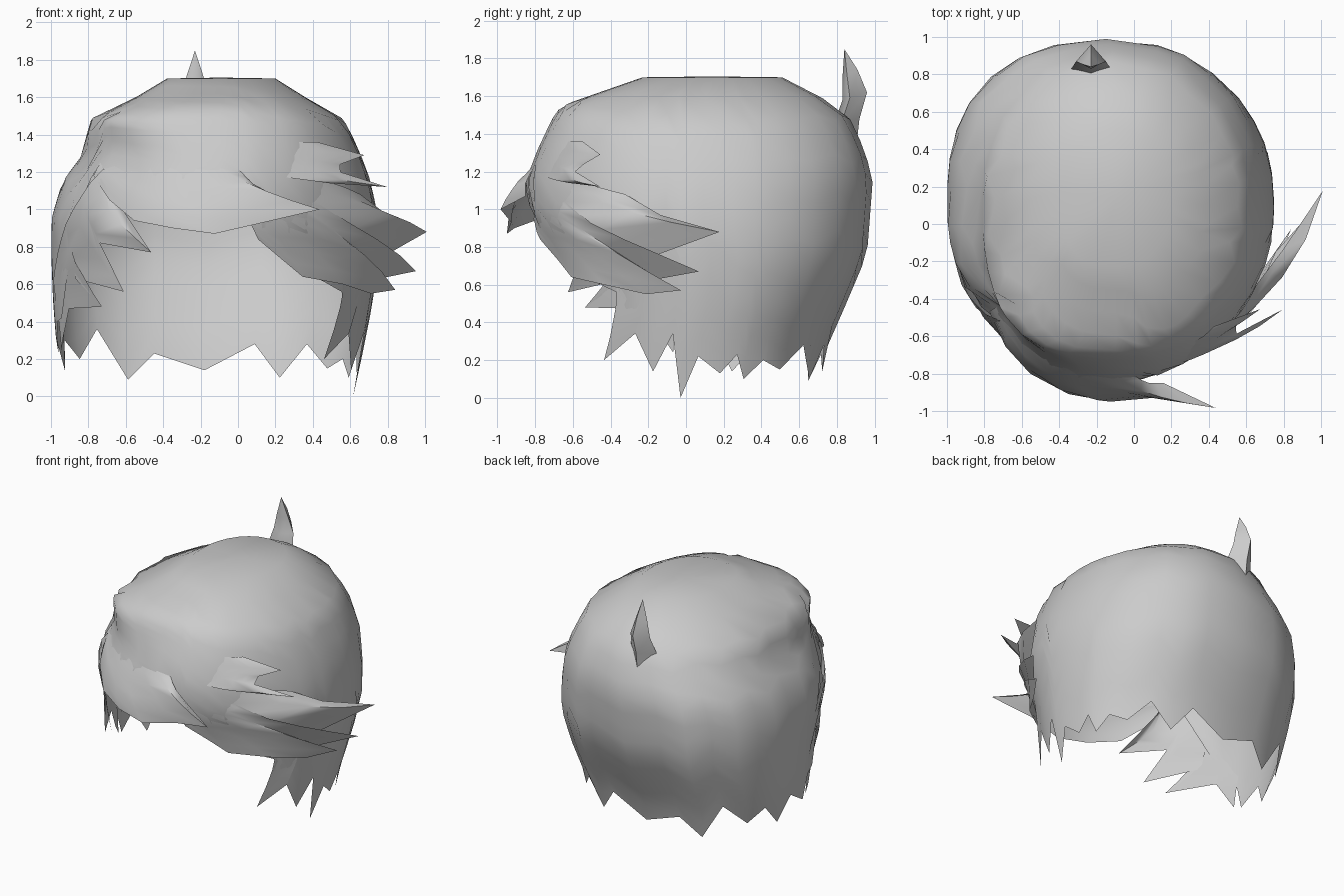
import bpy, bmesh, math
from mathutils import Vector

old = bpy.data.objects.get("Cube")
if old:
    bpy.data.objects.remove(old, do_unlink=True)

mat = bpy.data.materials.new("light grey")
mat.use_nodes = True
GREY = (0.6, 0.6, 0.6, 1)
mat.diffuse_color = GREY
mat.node_tree.nodes["Principled BSDF"].inputs["Base Color"].default_value = GREY

# Head envelope: height, then extent in -x, +x, -y, +y
LEVELS = [
    (0.00, -0.90, 0.62, -0.62, 0.70),
    (0.25, -0.97, 0.67, -0.64, 0.74),
    (0.50, -0.99, 0.72, -0.66, 0.85),
    (0.76, -1.00, 0.75, -0.74, 0.96),
    (0.95, -1.00, 0.75, -0.84, 0.975),
    (1.15, -0.94, 0.71, -0.85, 0.99),
    (1.31, -0.82, 0.65, -0.79, 0.95),
    (1.48, -0.80, 0.57, -0.71, 0.87),
    (1.55, -0.63, 0.44, -0.66, 0.80),
    (1.70, -0.38, 0.20, -0.23, 0.51),
]


def head(angle, z, lift=0.0):
    """Point on the head envelope; 0 degrees is +x, 90 the back, -90 the front."""
    z = max(0.0, min(1.70, z))
    for a, b in zip(LEVELS, LEVELS[1:]):
        if z <= b[0]:
            break
    t = (z - a[0]) / (b[0] - a[0])
    x0, x1, y0, y1 = (p + (q - p) * t for p, q in zip(a[1:], b[1:]))
    c, s = math.cos(math.radians(angle)), math.sin(math.radians(angle))
    # Squareness of each quarter, changing from the sides to the crown
    if s > 0:
        low, high = (0.92, 0.98) if c > 0 else (0.78, 0.98)
    else:
        low, high = (1.0, 0.9) if c > 0 else (1.0, 0.68)
    power = low + (high - low) * min(1.0, max(0.0, z - 1.2) / 0.3)
    x = (x0 + x1) / 2 + (x1 - x0) / 2 * math.copysign(abs(c) ** power, c)
    y = (y0 + y1) / 2 + (y1 - y0) / 2 * math.copysign(abs(s) ** power, s)
    return Vector((x + lift * c, y + lift * s, z))


def finish(name, bm):
    bmesh.ops.recalc_face_normals(bm, faces=bm.faces)
    mesh = bpy.data.meshes.new(name)
    bm.to_mesh(mesh)
    bm.free()
    mesh.materials.append(mat)
    obj = bpy.data.objects.new(name, mesh)
    bpy.context.collection.objects.link(obj)
    bpy.ops.object.select_all(action='DESELECT')
    obj.select_set(True)
    bpy.context.view_layer.objects.active = obj
    bpy.ops.object.shade_smooth_by_angle(angle=math.radians(60))


def sheet(name, columns, rows, closed=False, base=0.0):
    """Sheet of hair; each column runs (angle, z) -> (angle, z, lift)."""
    bm = bmesh.new()
    grid = []
    for a0, z0, a1, z1, lift in columns:
        col = []
        for i in range(rows + 1):
            t = i / rows
            # Roots start just under the surface so that locks blend in
            offset = base * (3 * t - 1 if t < 0.67 else 1) + lift * t ** 1.8
            col.append(bm.verts.new(head(a0 + (a1 - a0) * t, z0 + (z1 - z0) * t, offset)))
        grid.append(col)
    n = len(grid)
    for i in range(n if closed else n - 1):
        a, b = grid[i], grid[(i + 1) % n]
        for j in range(rows):
            bm.faces.new((a[j], b[j], b[j + 1], a[j + 1]))
    if closed:
        crown = bm.verts.new((-0.09, 0.14, 1.705))
        for i in range(n):
            bm.faces.new((crown, grid[(i + 1) % n][0], grid[i][0]))
    finish(name, bm)


def fan(name, start, end, tips, rows=5, base=0.012):
    """Jagged lock whose roots lie on a line from start to end."""
    n = len(tips) - 1
    cols = []
    for i, (a, z, lift) in enumerate(tips):
        t = i / n
        cols.append((start[0] + (end[0] - start[0]) * t,
                     start[1] + (end[1] - start[1]) * t, a, z, lift))
    sheet(name, cols, rows, base=base)


# Main cap: jagged hem from the left side round the back to the fringe
hem = [
    (-28, 0.34), (-19, 0.14), (-11, 0.34), (-6, 0.0), (1, 0.22),
    (10, 0.13), (17, 0.23), (21, 0.10), (30, 0.20), (40, 0.15), (53, 0.28),
    (64, 0.10), (75, 0.28), (91, 0.14), (106, 0.23), (119, 0.09), (132, 0.36),
    (146, 0.20), (158, 0.30), (168, 0.14), (176, 0.32), (185, 0.22), (191, 0.40),
    (198, 0.42), (207, 0.72), (214, 1.08), (220, 1.18), (232, 1.16), (245, 1.14),
    (257, 1.12), (270, 1.10), (280, 1.02), (287, 0.84), (297, 0.72), (304, 0.66),
    (312, 0.62), (323, 0.56),
]
sheet("hair_cap", [(a, 1.70, a, z, 0) for a, z in hem], 14, closed=True)

# Lock in front of the left ear
fan("ear_lock", (322, 0.66), (337, 0.62), [
    (325, 0.54, 0), (317, 0.20, 0.02), (332, 0.34, 0)], base=0.004)

# Fringe swept across the forehead to a point
fan("fringe", (214, 1.28), (276, 1.24), [
    (216, 1.18, 0.0), (230, 1.05, 0.02), (243, 0.94, 0.06), (257, 0.90, 0.11),
    (270, 0.87, 0.14), (285, 0.93, 0.12), (299, 1.0, 0.28), (288, 1.07, 0.04)])

# Large swept-back lock over the left temple
fan("temple_sweep", (-78, 0.95), (-52, 1.18), [
    (-75, 0.84, 0.01), (-66, 0.73, 0.01), (-58, 0.64, 0.02), (-40, 0.60, 0.03),
    (-22, 0.55, 0.04), (-8, 0.57, 0.11), (-17, 0.63, 0.05), (-2, 0.67, 0.20),
    (-20, 0.74, 0.06), (4, 0.88, 0.25), (-12, 0.97, 0.06), (-25, 1.08, 0.0)])

# Small lock above it
fan("upper_tuft", (-68, 1.18), (-60, 1.36), [
    (-46, 1.14, 0.03), (-28, 1.12, 0.19), (-42, 1.20, 0.07), (-40, 1.24, 0.05),
    (-31, 1.29, 0.13), (-46, 1.36, 0.0)])

# Jagged face lock on the right cheek
fan("cheek_lock", (220, 1.22), (192, 0.62), [
    (222, 1.15, 0.0), (248, 0.77, 0.04), (226, 0.82, 0.02), (239, 0.56, 0.08),
    (212, 0.63, 0.02), (230, 0.48, 0.08), (204, 0.47, 0.0), (194, 0.30, 0.0),
    (190, 0.24, 0.0)], base=-0.012)

# Upright cowlick at the back of the crown
bm = bmesh.new()
rings = []
for y, z, w, d in [(0.87, 1.28, 0.04, 0.03), (0.85, 1.46, 0.11, 0.07),
                   (0.895, 1.60, 0.08, 0.065), (0.87, 1.72, 0.045, 0.04)]:
    rings.append([bm.verts.new((-0.23 + dx * w, y + dy * d, z + dy * 0.02))
                  for dx, dy in [(-1, -0.4), (0, -1), (1, -0.4), (0, 1)]])
tip = bm.verts.new((-0.23, 0.84, 1.85))
for a, b in zip(rings, rings[1:]):
    for i in range(4):
        j = (i + 1) % 4
        bm.faces.new((a[i], a[j], b[j], b[i]))
for i in range(4):
    bm.faces.new((rings[-1][i], rings[-1][(i + 1) % 4], tip))
bm.faces.new(rings[0])
finish("cowlick", bm)
